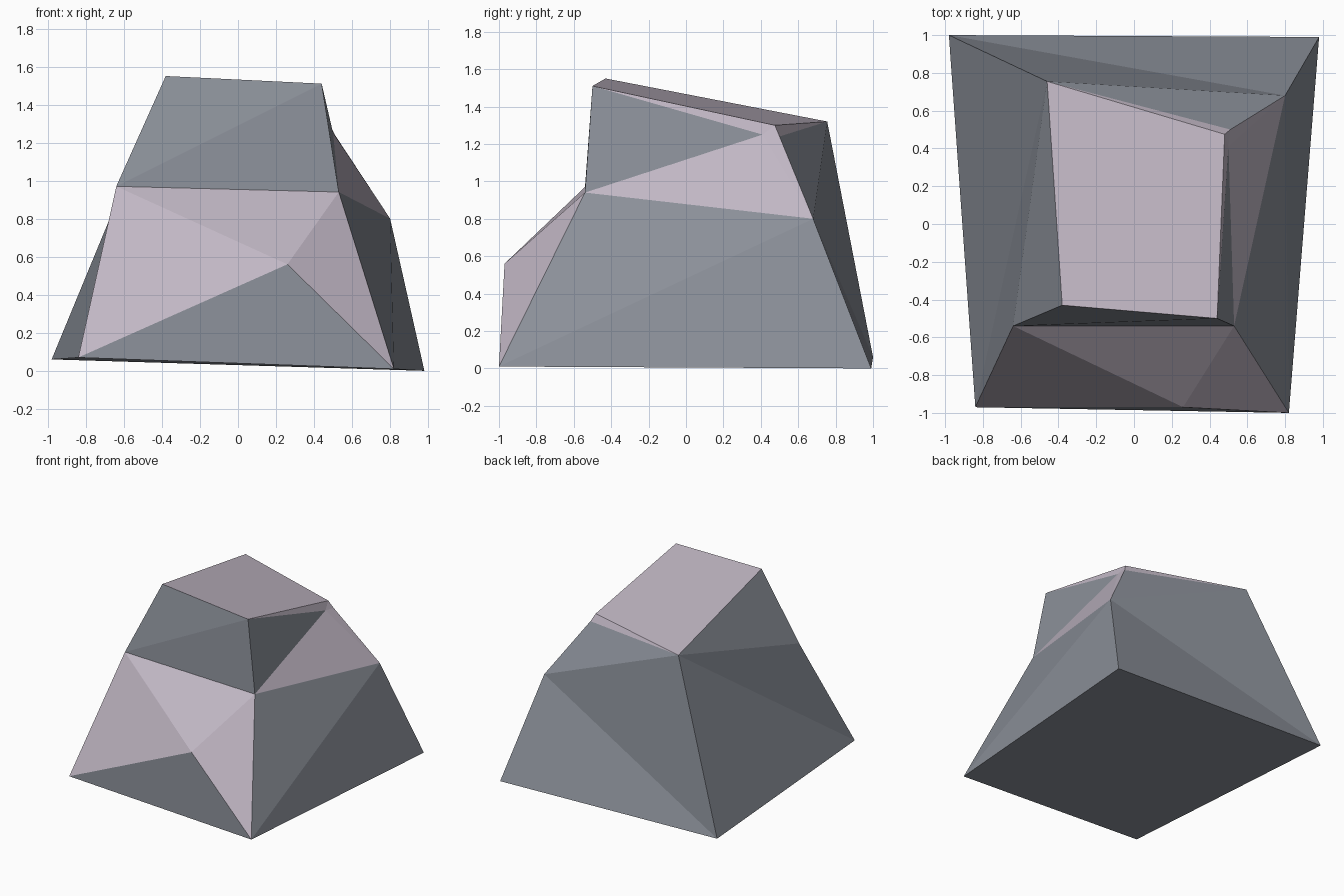
import bpy
import bmesh

default = bpy.data.objects.get("Cube")
if default:
    bpy.data.objects.remove(default, do_unlink=True)


def make_material(name, colour):
    mat = bpy.data.materials.new(name)
    mat.use_nodes = True
    mat.diffuse_color = (*colour, 1)
    mat.node_tree.nodes["Principled BSDF"].inputs["Base Color"].default_value = (*colour, 1)
    return mat


slate = make_material("slate grey", (0.26, 0.28, 0.32))
mauve = make_material("pale mauve", (0.53, 0.47, 0.55))

# Rock corners, from the ground up
corners = {
    "base_front_right": (-0.84, -0.97, 0.07),
    "base_front_left": (0.82, -1.0, 0.01),
    "base_back_left": (0.98, 0.99, 0.0),
    "base_back_right": (-0.98, 1.0, 0.06),
    "nose": (0.26, -0.97, 0.56),
    "ledge_right": (-0.64, -0.54, 0.97),
    "ledge_left": (0.53, -0.54, 0.94),
    "shoulder": (0.80, 0.68, 0.80),
    "chip_front": (0.50, 0.41, 1.25),
    "chip_back": (0.51, 0.50, 1.24),
    "top_front_right": (-0.38, -0.43, 1.55),
    "top_front_left": (0.44, -0.50, 1.51),
    "top_back_left": (0.48, 0.475, 1.30),
    "top_back_right": (-0.46, 0.755, 1.32),
}

# Facets of plain stone
slate_facets = [
    # underside
    "base_front_right base_back_right base_back_left base_front_left",
    # front foot and upper front
    "base_front_right base_front_left nose",
    "ledge_right ledge_left top_front_left",
    "ledge_right top_front_left top_front_right",
    # left side
    "base_front_left base_back_left shoulder",
    "base_front_left shoulder ledge_left",
    "ledge_left chip_front top_front_left",
    # back
    "base_back_left base_back_right shoulder",
    "base_back_right top_back_right shoulder",
    "shoulder top_back_right chip_back",
    # right side
    "base_back_right base_front_right top_back_right",
    "base_front_right ledge_right top_back_right",
    "ledge_right top_front_right top_back_right",
]

# Facets of worn, paler stone
mauve_facets = [
    # front slopes
    "base_front_right nose ledge_right",
    "ledge_right nose ledge_left",
    "nose base_front_left ledge_left",
    # left slope and chipped corner
    "ledge_left shoulder chip_front",
    "shoulder chip_back chip_front",
    "chip_front chip_back top_back_left",
    "top_front_left chip_front top_back_left",
    "chip_back top_back_right top_back_left",
    # crown
    "top_front_right top_front_left top_back_left top_back_right",
]

bm = bmesh.new()
verts = {name: bm.verts.new(co) for name, co in corners.items()}
for index, facets in enumerate((slate_facets, mauve_facets)):
    for facet in facets:
        face = bm.faces.new([verts[name] for name in facet.split()])
        face.material_index = index
        face.smooth = False
bmesh.ops.recalc_face_normals(bm, faces=bm.faces[:])

mesh = bpy.data.meshes.new("rock")
bm.to_mesh(mesh)
bm.free()
for mat in (slate, mauve):
    mesh.materials.append(mat)
bpy.context.collection.objects.link(bpy.data.objects.new("rock", mesh))
